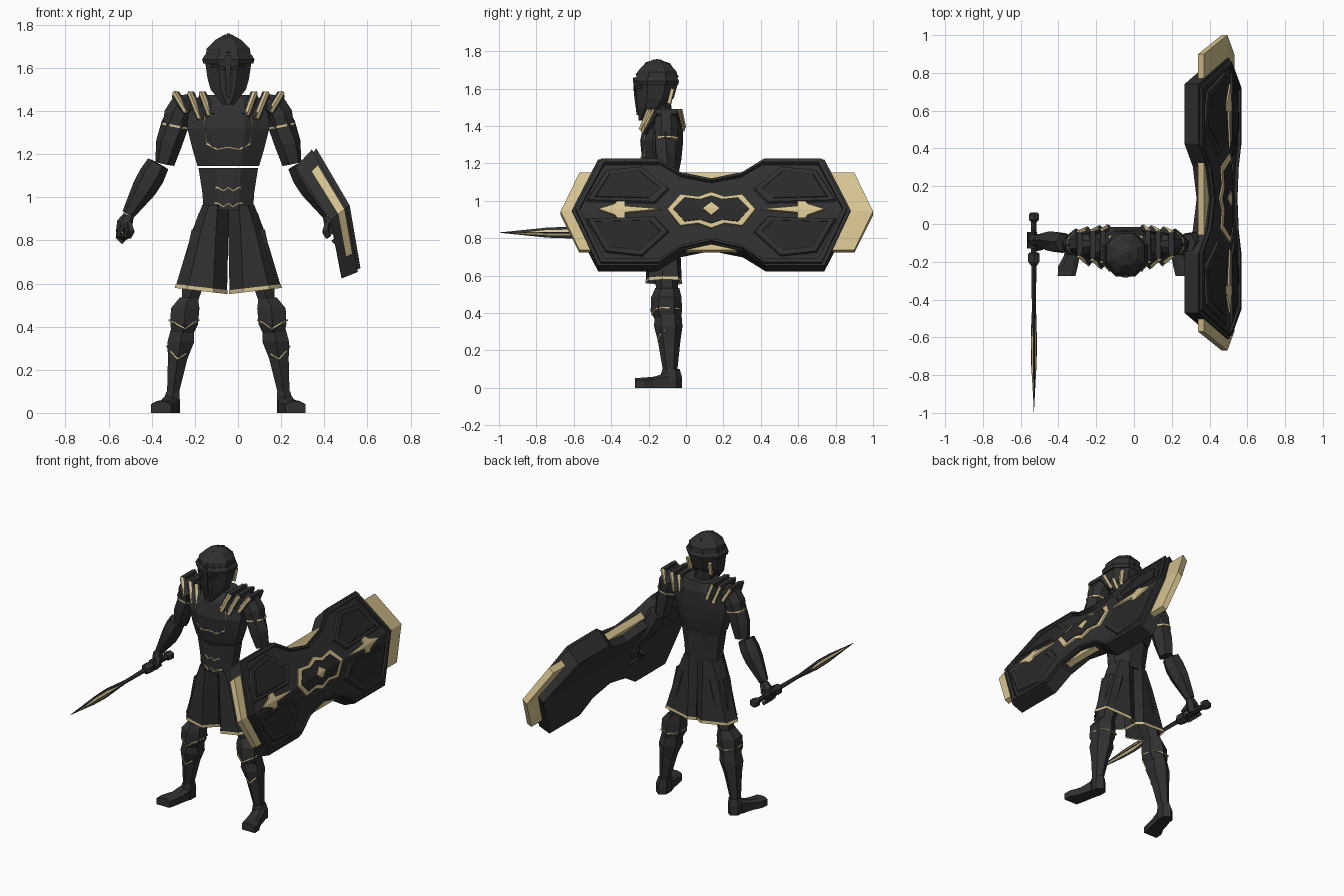
import bpy, bmesh, math
from mathutils import Vector

if "Cube" in bpy.data.objects:
    bpy.data.objects.remove(bpy.data.objects["Cube"])


def material(name, rgb):
    m = bpy.data.materials.new(name)
    m.use_nodes = True
    m.diffuse_color = (*rgb, 1)
    m.node_tree.nodes["Principled BSDF"].inputs["Base Color"].default_value = (*rgb, 1)
    return m


BLACK = material("charcoal", (0.03, 0.03, 0.03))
DARK = material("deep_black", (0.022, 0.022, 0.022))
GOLD = material("pale_gold", (0.68, 0.55, 0.28))
CX = -0.045  # body centre line


def finish(bm, name, mat):
    bmesh.ops.recalc_face_normals(bm, faces=bm.faces)
    mesh = bpy.data.meshes.new(name)
    bm.to_mesh(mesh)
    bm.free()
    mesh.materials.append(mat)
    bpy.context.collection.objects.link(bpy.data.objects.new(name, mesh))


def loft(name, rings, mat, capped=True):
    """Skin a list of equal-length point rings, closing the ends if capped."""
    bm = bmesh.new()
    vs = [[bm.verts.new(p) for p in r] for r in rings]
    n = len(vs[0])
    for a, b in zip(vs, vs[1:]):
        for i in range(n):
            j = (i + 1) % n
            bm.faces.new((a[i], a[j], b[j], b[i]))
    if capped:
        bm.faces.new(vs[0])
        bm.faces.new(vs[-1])
    finish(bm, name, mat)


def ring(c, a, b, n=8, upright=False):
    """Polygon with flat sides at extents a, b; horizontal, or facing y."""
    k = 1 / math.cos(math.pi / n)
    pts = []
    for i in range(n):
        t = 2 * math.pi * (i + 0.5) / n
        p, q = a * k * math.cos(t), b * k * math.sin(t)
        pts.append(Vector(c) + Vector((p, 0, q) if upright else (p, q, 0)))
    return pts


def body(name, rows, mat, n=8, s=1):
    """Stack of horizontal rings given as (u, y, z, half width, half depth)."""
    loft(name, [ring((CX + s * u, y, z), a, b, n) for u, y, z, a, b in rows], mat)


def tube(name, pts, radii, mat, n=4, s=1):
    """Faceted tube along points given as (u, y, z)."""
    pts = [Vector((CX + s * u, y, z)) for u, y, z in pts]
    if not isinstance(radii, (list, tuple)):
        radii = [radii] * len(pts)
    rings = []
    for i, (p, r) in enumerate(zip(pts, radii)):
        t = pts[min(i + 1, len(pts) - 1)] - pts[max(i - 1, 0)]
        q = t.to_track_quat('Z', 'Y')
        rings.append([p + q @ v for v in ring((0, 0, 0), r, r, n)])
    loft(name, rings, mat)


def mirrored_line(half):
    return [(-u, y, z) for u, y, z in reversed(half) if u > 0] + half


# Torso
body("chest", [(0, -.13, 1.145, .143, .09), (0, -.13, 1.22, .165, .105), (0, -.13, 1.32, .19, .115),
               (0, -.12, 1.42, .185, .105), (0, -.11, 1.475, .13, .075)], BLACK)
body("abdomen", [(0, -.125, .94, .115, .08), (0, -.125, 1.02, .12, .083), (0, -.125, 1.135, .138, .088)], BLACK)
body("neck", [(0, -.13, 1.45, .06, .06), (0, -.14, 1.55, .055, .055)], DARK)
tube("chest_trim", mirrored_line([(0, -.24, 1.232), (.05, -.24, 1.222), (.1, -.217, 1.25)]), .004, GOLD)
body("belly_plate", [(0, -.185, .95, .06, .026), (0, -.19, 1.125, .068, .026)], BLACK)
for z in (1.045, .972):
    tube("abdomen_trim", mirrored_line([(0, -.217, z), (.022, -.217, z - .016), (.045, -.212, z), (.062, -.195, z)]),
         .004, GOLD)

# Helmet
body("helmet", [(0, -.235, 1.43, .025, .018), (0, -.187, 1.5, .082, .072), (0, -.165, 1.55, .096, .1),
                (0, -.157, 1.63, .108, .114), (0, -.155, 1.69, .1, .105), (0, -.155, 1.73, .06, .068),
                (0, -.155, 1.755, .015, .02)], BLACK)
body("helmet_brim", [(0, -.158, 1.62, .116, .116), (0, -.158, 1.64, .121, .121), (0, -.158, 1.662, .108, .11)], BLACK)
tube("nose_guard", [(0, -.272, 1.66), (0, -.265, 1.56), (0, -.256, 1.46)], [.012, .012, .008], BLACK)
tube("crest_ridge", [(0, -.265, 1.67), (0, -.21, 1.735), (0, -.155, 1.752), (0, -.09, 1.73), (0, -.045, 1.66)],
     .007, BLACK)
for s in (1, -1):
    tube("eye_slot", [(.015, -.272, 1.595), (.045, -.268, 1.605), (.075, -.235, 1.61)], .008, DARK, s=s)
    tube("face_slot", [(.02, -.264, 1.58), (.017, -.25, 1.47)], .005, DARK, s=s)
    tube("helmet_back_trim", [(.075, -.09, 1.52), (.08, -.07, 1.6)], .0095, GOLD, s=s)

SKIRT_TOP = [(-.004, -.15), (.05, -.21), (.09, -.2), (.12, -.14), (.1, -.06), (.05, -.04), (-.004, -.06)]
SKIRT_LOW = [(.006, -.13), (.07, -.215), (.19, -.2), (.246, -.125), (.225, -.042), (.05, -.022), (.006, -.05)]


def skirt_ring(t, s, grow=1.0):
    """Section of one skirt half; t runs from waist to hem."""
    pts = []
    for (u, y), (v, w) in zip(SKIRT_TOP, SKIRT_LOW):
        a, b = u + (v - u) * t ** .85, y + (w - y) * t
        z = .965 + (.55 + .12 * v - .965) * t
        pts.append((CX + s * (.12 + (a - .12) * grow), -.125 + (b + .125) * grow, z))
    return pts


for s in (1, -1):
    # Skirt, open underneath, with a dark lining
    loft("skirt_half", [skirt_ring(t, s) for t in (0, .3, .97)], BLACK, capped=False)
    loft("skirt_hem", [skirt_ring(t, s, 1.02) for t in (.955, 1)], GOLD, capped=False)
    loft("skirt_lining", [skirt_ring(t, s, .97) for t in (.1, .3, .99)], BLACK, capped=False)

    # Legs and feet
    body("thigh", [(.1, -.115, .85, .07, .065), (.15, -.11, .66, .06, .06), (.178, -.1, .52, .038, .05),
                   (.2, -.1, .4, .05, .055)], BLACK, 6, s)
    body("knee_guard", [(.183, -.1, .535, .042, .055), (.2, -.105, .485, .066, .07), (.205, -.105, .41, .064, .073),
                        (.21, -.1, .37, .05, .06)], BLACK, 6, s)
    body("shin", [(.21, -.095, .41, .05, .06), (.22, -.095, .33, .062, .066), (.235, -.09, .25, .045, .052),
                  (.257, -.085, .09, .027, .033)], BLACK, 6, s)
    tube("knee_trim", [(.15, -.04, .425), (.137, -.13, .43), (.16, -.165, .42), (.2, -.182, .39), (.25, -.165, .42),
                       (.273, -.13, .43), (.255, -.04, .425), (.2, -.027, .42), (.15, -.04, .425)], .0035, GOLD, s=s)
    tube("shin_trim", [(.185, -.115, .29), (.21, -.145, .265), (.235, -.15, .25), (.26, -.14, .28), (.285, -.11, .31)],
         .0035, GOLD, s=s)
    body("heel", [(.262, -.08, 0, .037, .05), (.262, -.08, .06, .037, .05), (.257, -.08, .1, .03, .04)],
         BLACK, 6, s)
    foot = []
    for u, y, w, h in ((.265, -.09, .04, .085), (.285, -.17, .042, .06), (.305, -.225, .052, .055),
                       (.312, -.274, .047, .052)):
        x = CX + s * u
        foot.append([(x - w, y, 0), (x + w, y, 0), (x + w, y, h * .75), (x + w * .5, y, h),
                     (x - w * .5, y, h), (x - w, y, h * .75)])
    loft("foot", foot, BLACK)

    # Arms and hands
    tube("upper_arm", [(.2, -.11, 1.43), (.25, -.11, 1.33), (.275, -.11, 1.25), (.295, -.105, 1.155)],
         [.05, .055, .053, .04], BLACK, 6, s)
    tube("shoulder_guard", [(.165, -.105, 1.455), (.21, -.105, 1.425), (.235, -.105, 1.38), (.247, -.105, 1.33)],
         [.03, .06, .064, .058], BLACK, 8, s)
    tube("shoulder_trim", [(.247, -.105, 1.335), (.249, -.105, 1.325)], .062, GOLD, 8, s)
    tube("forearm", [(.325, -.1, 1.155), (.355, -.097, 1.1), (.39, -.092, 1.04), (.465, -.085, .92)],
         [.046, .053, .05, .026], BLACK, 6, s)
    tube("hand", [(.462, -.085, .915), (.48, -.085, .88), (.49, -.085, .83)], [.022, .032, .028], BLACK, 6, s)
    for i in range(4):
        y = -.12 + .022 * i
        tube("finger", [(.475, y, .87), (.508, y, .845), (.512, y, .815), (.485, y, .79)], .011, BLACK, s=s)
    tube("thumb", [(.465, -.105, .88), (.448, -.125, .84), (.465, -.13, .815)], .012, BLACK, s=s)

    # Shoulder slats, arched from front to back
    for low, top, z in ((.08, .12, 1.38), (.125, .175, 1.365), (.19, .245, 1.395)):
        front, back = -.25 + .25 * low, -.025 - .1 * low
        arch = [(low, front, z), (top, front + .045, 1.477), (top, back - .01, 1.477), (low + .01, back + .01, z + .01)]
        tube("shoulder_slat", arch, .015, BLACK, s=s)
        for (u, y, h), (u2, y2, h2), k in ((arch[0], arch[1], -.012), (arch[3], arch[2], .012)):
            tube("slat_trim", [(u + .005, y + k, h), (u2 + .005, y2 + k, h2 + .01)], .0085, GOLD, s=s)
    tube("chest_side_trim", [(.11, -.222, 1.38), (.11, -.222, 1.32), (.1, -.22, 1.25)], .0025, GOLD, s=s)

# Sword
SX, SZ = -.53, .83


def sword(name, rows, mat, n=4):
    loft(name, [ring((SX, y, SZ), a, b, n, True) for y, a, b in rows], mat)


sword("pommel", [(.062, .016, .016), (.052, .027, .025), (.022, .027, .025), (.01, .014, .014)], BLACK, 6)
sword("grip", [(.02, .015, .015), (-.18, .015, .015)], DARK, 6)
sword("guard", [(-.15, .024, .022), (-.16, .03, .03), (-.2, .03, .03), (-.22, .016, .018)], BLACK, 6)


def blade_ring(y, a, b):
    return [(SX + a, y, SZ), (SX, y, SZ + b), (SX - a, y, SZ), (SX, y, SZ - b)]


BLADE = [(-.2, .014, .018), (-.42, .011, .014), (-.62, .012, .031), (-.74, .01, .027), (-.995, .001, .001)]
INLAY = [(-.43, .0105, .008), (-.62, .0145, .027), (-.74, .0125, .023), (-.93, .004, .003)]
CORE = [(-.48, .0125, .006), (-.62, .0165, .017), (-.74, .0145, .014), (-.88, .0065, .003)]
for name, rows, mat in (("blade", BLADE, BLACK), ("blade_inlay", INLAY, GOLD), ("blade_core", CORE, BLACK)):
    loft(name, [blade_ring(*r) for r in rows], mat)


def plate(name, outline, d0, d1, mat, shrink=1.0, cy=.135, low=1.1):
    """Prism bent to the shield's curve; outline is (v, h), d is depth behind the face."""
    bm = bmesh.new()
    bm.faces.new([bm.verts.new((d0, v, h)) for v, h in outline])
    bmesh.ops.bisect_plane(bm, geom=bm.verts[:] + bm.edges[:] + bm.faces[:], dist=1e-5,
                           plane_co=(0, 0, 0), plane_no=(0, 0, 1))
    mid = sum((Vector((0, *p)) for p in outline), Vector()) / len(outline)
    new = bmesh.ops.extrude_face_region(bm, geom=bm.faces[:], use_keep_orig=True)["geom"]
    for w in new:
        if isinstance(w, bmesh.types.BMVert):
            w.co = (d1, mid.y + (w.co.y - mid.y) * shrink, mid.z + (w.co.z - mid.z) * shrink)
    for w in bm.verts:
        d, v, h = w.co
        h *= 1 if h > 0 else low
        x = .518 - h * (.585 if h > 0 else .172)
        w.co = (x - .9 * d, cy + v, .962 + h - d * (.68 + 1.05 * h))
    finish(bm, name, mat)


def four_way(q):
    """Mirror a quarter outline, listed from the middle to the end, both ways."""
    top = [(-v, h) for v, h in reversed(q) if v > 0] + q
    return top + [(v, -h) for v, h in reversed(top) if 0 < h]


def scaled(outline, a, b):
    return [(v * a, h * b) for v, h in outline]


# Shield body with a raised rim and a gold core showing at its ends and notches
rim = four_way([(0, .165), (.17, .2), (.29, .275), (.605, .275), (.745, 0)])
plate("shield_body", rim, .1, .016, BLACK)
outer, inner = scaled(rim, .975, .96), scaled(rim, .945, .89)
for i in range(len(rim)):
    plate("shield_rim", [outer[i - 1], outer[i], inner[i], inner[i - 1]], .016, 0, BLACK)
plate("shield_gold_core", four_way([(.735, .212), (.835, 0)]), .06, .026, GOLD, cy=.165, low=1)

# Shield panels, arrows and emblem
panel = [(.3, .035), (.225, .11), (.37, .23), (.565, .21), (.67, .045)]
inset = [(.33, .055), (.27, .11), (.385, .205), (.545, .187), (.625, .062)]
arrow = [(.27, 0), (.46, .016), (.465, .09), (.515, .028), (.605, 0)]
arrow += [(v, -h) for v, h in reversed(arrow[1:-1])]
for sv in (1, -1):
    for sh in (1, -1):
        plate("shield_panel", scaled(panel, sv, sh), .016, .005, BLACK, .96)
        plate("shield_panel_inset", scaled(inset, sv, sh), .005, .002, DARK, .96)
    plate("shield_arrow", scaled(arrow, sv, 1), .016, .007, GOLD)
emblem = four_way([(0, .092), (.07, .068), (.165, .08), (.235, 0)])
plate("emblem_frame", emblem, .016, .008, GOLD)
plate("emblem_field", scaled(emblem, .86, .77), .011, .005, DARK)
plate("emblem_diamond", four_way([(0, .033), (.045, 0)]), .006, .002, GOLD)
